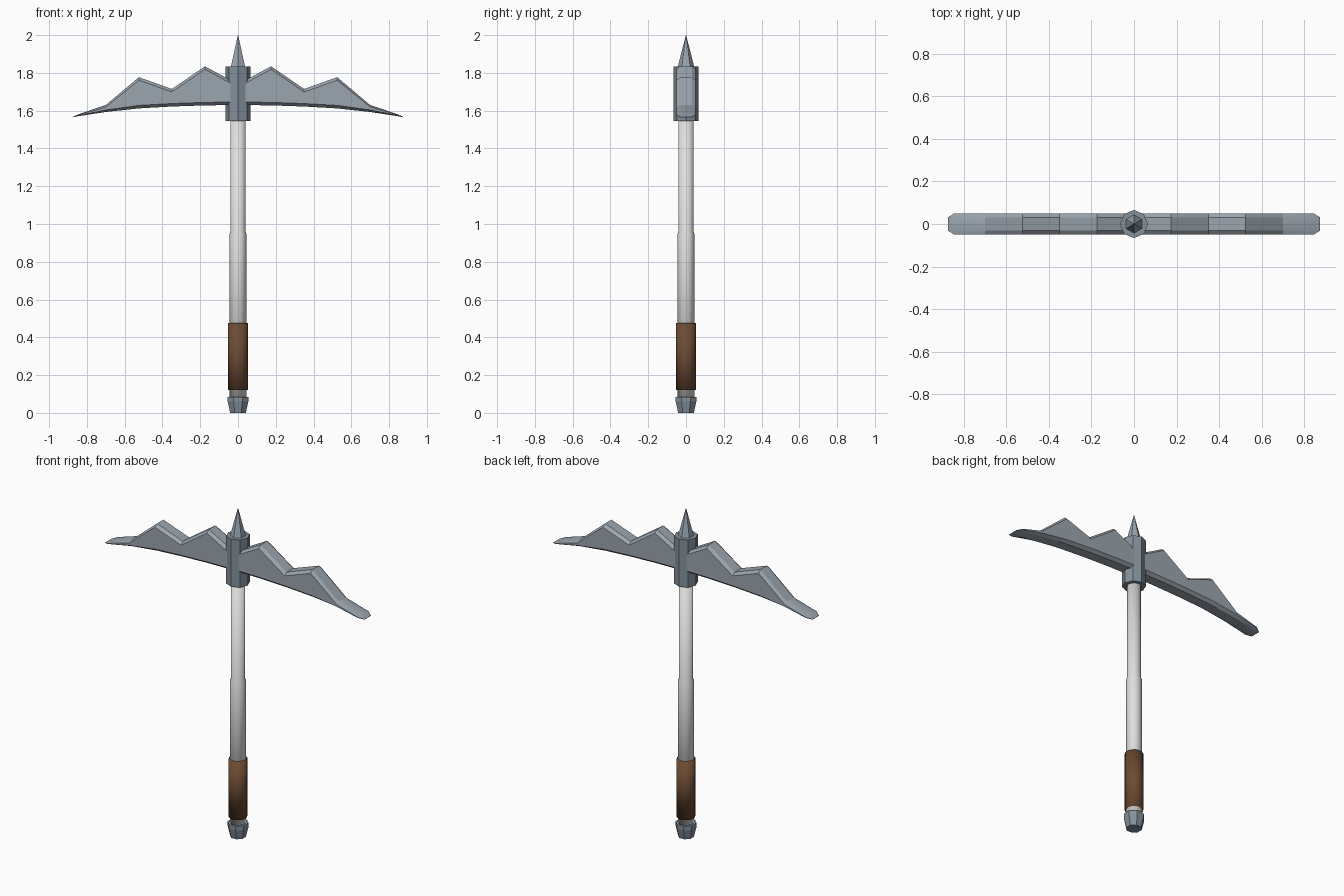
import bpy, bmesh, math

if "Cube" in bpy.data.objects:
    bpy.data.objects.remove(bpy.data.objects["Cube"], do_unlink=True)


def material(name, rgb):
    m = bpy.data.materials.new(name)
    m.use_nodes = True
    m.diffuse_color = (*rgb, 1)
    m.node_tree.nodes["Principled BSDF"].inputs["Base Color"].default_value = (*rgb, 1)
    return m


steel = material("blade steel", (0.33, 0.38, 0.43))
dark_steel = material("dark steel", (0.23, 0.28, 0.33))
pale = material("pale handle", (0.74, 0.74, 0.73))
leather = material("brown leather", (0.15, 0.07, 0.033))


def finish(name, bm, mat):
    bmesh.ops.recalc_face_normals(bm, faces=bm.faces)
    mesh = bpy.data.meshes.new(name)
    bm.to_mesh(mesh)
    bm.free()
    mesh.materials.append(mat)
    obj = bpy.data.objects.new(name, mesh)
    bpy.context.collection.objects.link(obj)
    return obj


def loft(bm, rings):
    """Join successive rings of points and cap both ends."""
    loops = [[bm.verts.new(p) for p in ring] for ring in rings]
    n = len(loops[0])
    for a, b in zip(loops, loops[1:]):
        for i in range(n):
            j = (i + 1) % n
            bm.faces.new((a[i], a[j], b[j], b[i]))
    bm.faces.new(loops[0])
    bm.faces.new(loops[-1])


def turned(name, profile, sides, mat, turn=0.0, smooth=False):
    """Upright part from (radius, height) pairs."""
    bm = bmesh.new()
    rings = []
    for r, z in profile:
        angles = [turn + math.tau * i / sides for i in range(sides)]
        rings.append([(r * math.cos(a), r * math.sin(a), z) for a in angles])
    loft(bm, rings)
    bmesh.ops.remove_doubles(bm, verts=bm.verts, dist=0.0001)
    obj = finish(name, bm, mat)
    if smooth:
        obj.data.shade_smooth()
    return obj


# Shaft, grip and metal fittings
turned("handle", [(0.044, 0.07), (0.044, 0.95), (0.04, 0.95 + 0.01), (0.04, 1.6)],
       16, pale, smooth=True)
turned("grip", [(0.052, 0.12), (0.052, 0.475)], 16, leather, smooth=True)
turned("pommel", [(0.045, 0), (0.059, 0.06), (0.059, 0.085)], 8, dark_steel, math.pi / 8)
turned("head_collar", [(0.066, 1.545), (0.066, 1.835)], 8, dark_steel)
turned("top_spike", [(0.044, 1.83), (0.001, 2.0)], 6, steel, math.pi / 2)

# Jagged blade: chamfered sections of (distance from centre, underside, top)
stations = [(0, 1.63, 1.74), (0.175, 1.628, 1.835), (0.35, 1.622, 1.715),
            (0.525, 1.612, 1.777), (0.70, 1.593, 1.63), (0.845, 1.571, 1.581)]
side = 0.05
ridge = 0.031


def section(x, low, high):
    c = min(0.016, (high - low) * 0.3)
    right = [(ridge, low), (side, low + c), (side, high - c), (ridge, high)]
    left = [(-y, z) for y, z in reversed(right)]
    return [(x, y, z) for y, z in right + left]


sections = [section(*s) for s in stations]
sections.append([(0.875, math.copysign(ridge, y), 1.565 + (0.002 if i in (2, 3, 4, 5) else 0))
                 for i, (x, y, z) in enumerate(sections[-1])])
mirrored = [[(-x, y, z) for x, y, z in ring] for ring in reversed(sections[1:])]
bm = bmesh.new()
loft(bm, mirrored + sections)
bmesh.ops.remove_doubles(bm, verts=bm.verts, dist=0.0005)
blade = finish("blade", bm, steel)
bpy.ops.object.select_all(action="DESELECT")
blade.select_set(True)
bpy.context.view_layer.objects.active = blade
bpy.ops.object.shade_smooth_by_angle(angle=math.radians(20))
